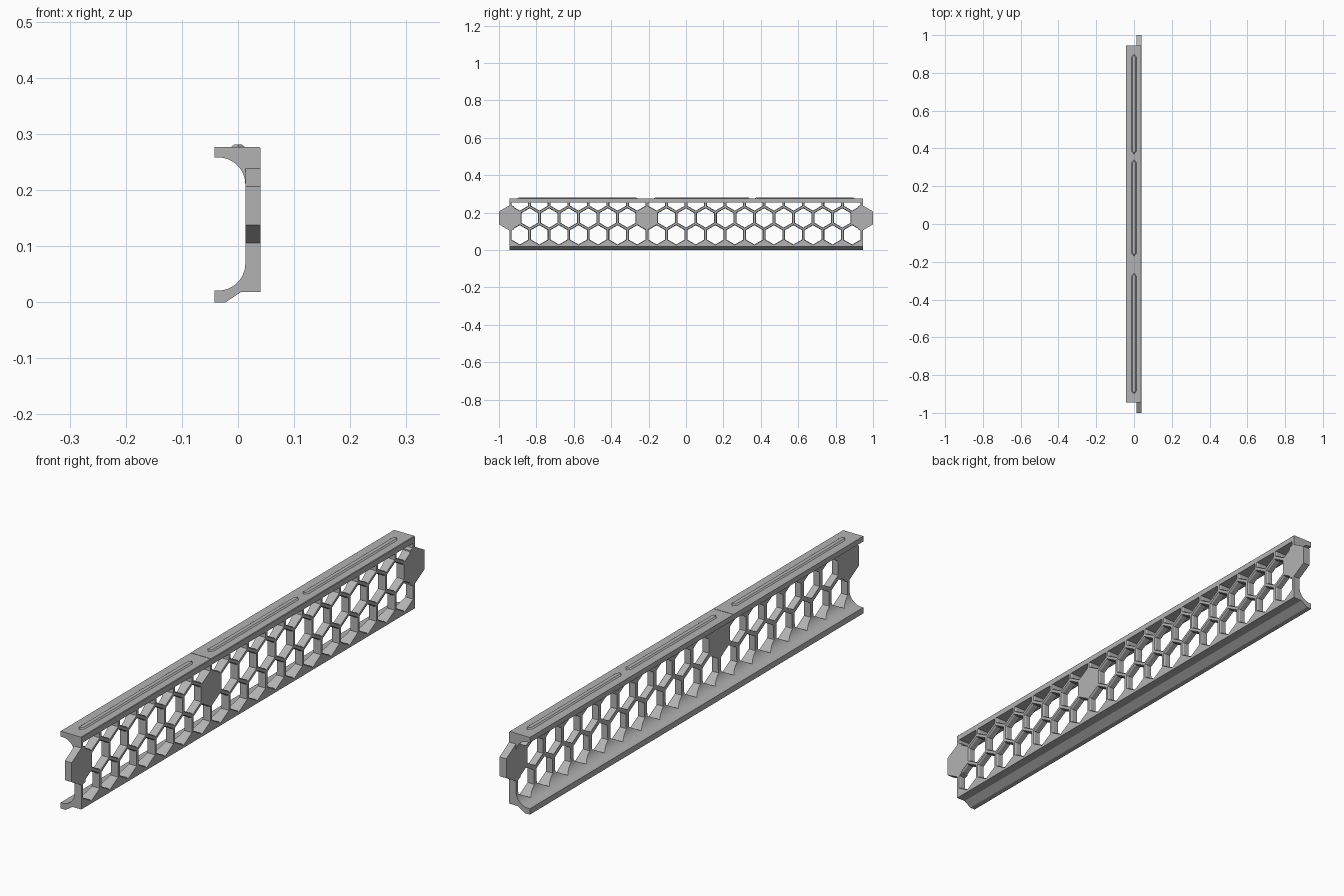
import bpy, bmesh, math

old = bpy.data.objects.get("Cube")
if old:
    bpy.data.objects.remove(old, do_unlink=True)

GREY = (0.45, 0.45, 0.45, 1.0)
mat = bpy.data.materials.new("satin_grey")
mat.use_nodes = True
mat.diffuse_color = GREY
mat.node_tree.nodes["Principled BSDF"].inputs["Base Color"].default_value = GREY

PITCH = 0.1045          # honeycomb cell spacing
ROW = PITCH * math.sqrt(3) / 2
MID_Z = 0.172           # height of the middle honeycomb row
HALF = 0.945            # half length of the rail
TOP = 0.277


def loft(bm, rings):
    """Closed solid through matching rings of points."""
    loops = [[bm.verts.new(p) for p in ring] for ring in rings]
    bm.faces.new(loops[0])
    bm.faces.new(loops[-1])
    n = len(loops[0])
    for a, b in zip(loops, loops[1:]):
        for i in range(n):
            j = (i + 1) % n
            bm.faces.new((a[i], a[j], b[j], b[i]))


def finish(name, bm):
    bmesh.ops.recalc_face_normals(bm, faces=bm.faces)
    mesh = bpy.data.meshes.new(name)
    bm.to_mesh(mesh)
    bm.free()
    mesh.materials.append(mat)
    obj = bpy.data.objects.new(name, mesh)
    bpy.context.collection.objects.link(obj)
    return obj


def activate(obj):
    bpy.ops.object.select_all(action='DESELECT')
    obj.select_set(True)
    bpy.context.view_layer.objects.active = obj


def arc(cx, cz, r, start, end, steps=14):
    angles = [math.radians(start + (end - start) * i / steps) for i in range(steps + 1)]
    return [(cx + r * math.cos(a), cz + r * math.sin(a)) for a in angles]


# Rail: C-shaped profile with filleted inner corners
profile = [(0.04, 0.018), (0.04, TOP - 0.002), (0.038, TOP), (-0.042, TOP), (-0.042, 0.258)]
profile += arc(-0.035, 0.210, 0.048, 90, 0)
profile += arc(-0.035, 0.069, 0.048, 0, -90)
profile += [(-0.042, 0.021), (-0.042, 0), (-0.022, 0), (0.005, 0.018)]
bm = bmesh.new()
loft(bm, [[(x, y, z) for x, z in profile] for y in (-HALF, HALF)])
rail = finish("honeycomb_rail", bm)


# Honeycomb cutters, chamfered at the outer face
def cell(y, z, apothem, clipped):
    r = apothem * 2 / math.sqrt(3)
    if clipped:
        upper = [(y + apothem, 0.255), (y - apothem, 0.255)]
    else:
        upper = [(y + apothem, z + r / 2), (y, z + r), (y - apothem, z + r / 2)]
    return [(y - apothem, z - r / 2), (y, z - r), (y + apothem, z - r / 2)] + upper


bm = bmesh.new()
for row in (-1, 0, 1):
    for k in range(-8, 9) if row == 0 else range(-9, 9):
        if row == 0 and k == -2:
            continue        # solid cell covering the joint
        y = (k + abs(row) / 2) * PITCH
        z = MID_Z + row * ROW
        loft(bm, [[(x, py, pz) for py, pz in cell(y, z, a, row == 1)]
                  for x, a in ((-0.06, 0.0445), (0.034, 0.0445), (0.042, 0.0485))])
# Shallow joint line across the top
loft(bm, [[(x, -2 * PITCH + s, z) for s, z in
           ((-0.001, TOP - 0.002), (0.001, TOP - 0.002), (0.001, TOP + 0.01), (-0.001, TOP + 0.01))]
          for x in (-0.06, 0.06)])
cutter = finish("honeycomb_cutter", bm)
cutter.hide_render = True

mod = rail.modifiers.new("honeycomb", 'BOOLEAN')
mod.operation = 'DIFFERENCE'
mod.solver = 'EXACT'
mod.object = cutter
activate(rail)
bpy.ops.object.modifier_apply(modifier=mod.name)
bpy.data.objects.remove(cutter, do_unlink=True)
bpy.ops.object.shade_smooth_by_angle(angle=math.radians(20))

# End tabs: outer half of a solid cell at each end
R = 0.06 * 2 / math.sqrt(3)
outline = [(0.92, -0.9 * R), (0.94, -R), (1, -R / 2), (1, R / 2), (0.94, R), (0.92, 0.9 * R)]
for side, name in ((-1, "front_end_tab"), (1, "back_end_tab")):
    bm = bmesh.new()
    loft(bm, [[(x, side * y, MID_Z + z) for y, z in outline] for x in (0.013, 0.04)])
    finish(name, bm)

# Raised locating ribs on the top, with tapered sides and pointed ends
for i, (y0, y1) in enumerate(((-0.9, -0.26), (-0.17, 0.34), (0.37, 0.9))):
    bm = bmesh.new()
    rings = []
    for z, w in ((TOP - 0.002, 0.013), (TOP, 0.012), (TOP + 0.004, 0.007)):
        e = 0.012 - w
        rings.append([(0, y0 + e, z), (w, y0 + 0.015, z), (w, y1 - 0.015, z),
                      (0, y1 - e, z), (-w, y1 - 0.015, z), (-w, y0 + 0.015, z)])
    loft(bm, rings)
    finish(f"top_rib_{i + 1}", bm)
